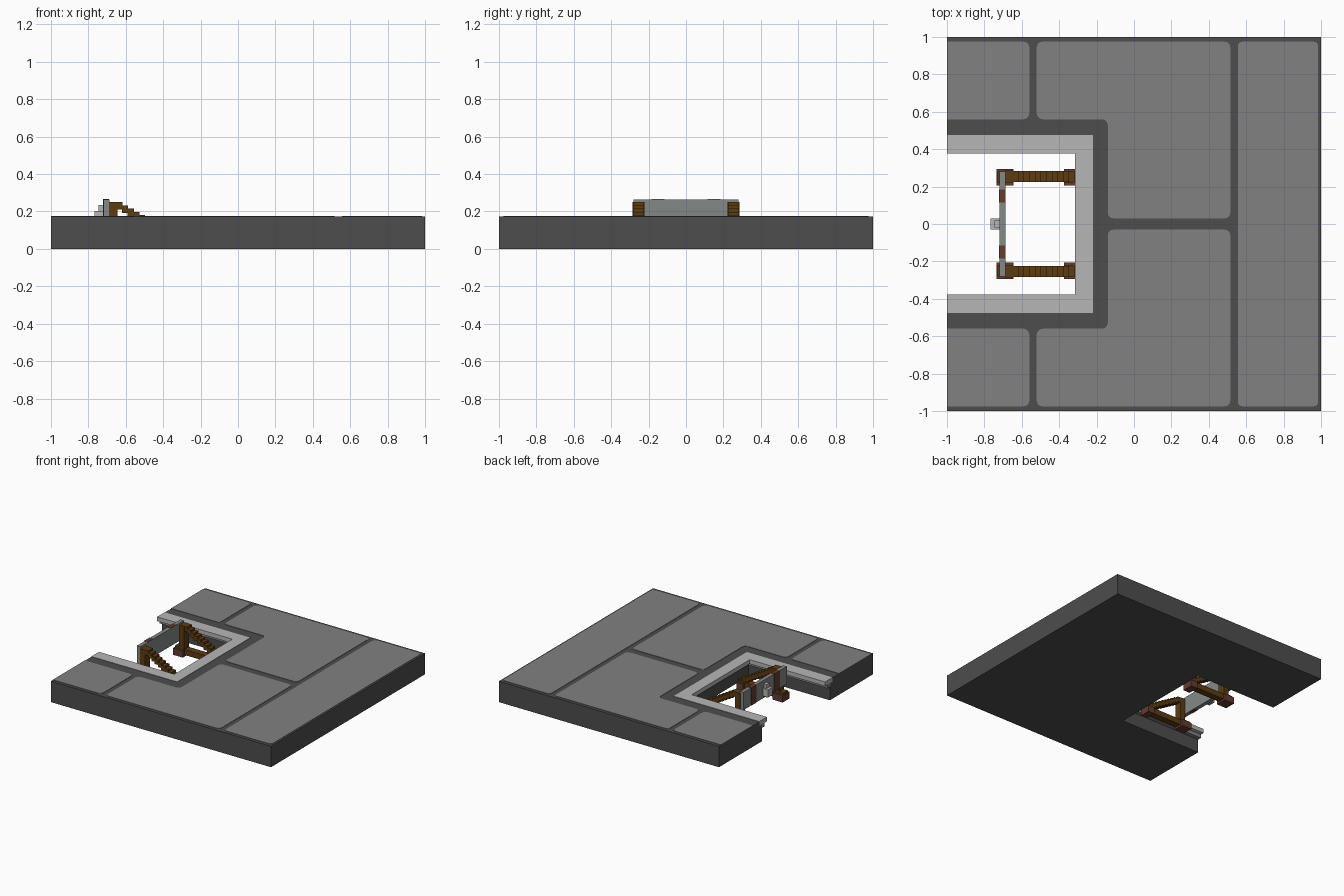
import bpy
import bmesh

cube = bpy.data.objects.get("Cube")
if cube:
    bpy.data.objects.remove(cube, do_unlink=True)


def material(name, rgb):
    m = bpy.data.materials.new(name)
    m.use_nodes = True
    m.diffuse_color = (*rgb, 1)
    m.node_tree.nodes["Principled BSDF"].inputs["Base Color"].default_value = (*rgb, 1)
    return m


MORTAR = material("dark mortar", (0.075, 0.075, 0.075))
STONE = material("grey paving", (0.22, 0.22, 0.22))
EDGE = material("pale edging", (0.47, 0.47, 0.47))
STEEL = material("steel", (0.23, 0.25, 0.24))
WOOD = material("brown timber", (0.11, 0.045, 0.006))
RUST = material("rusty red", (0.13, 0.045, 0.03))


def finish(bm, name, mat):
    bmesh.ops.recalc_face_normals(bm, faces=bm.faces)
    mesh = bpy.data.meshes.new(name)
    bm.to_mesh(mesh)
    bm.free()
    mesh.materials.append(mat)
    obj = bpy.data.objects.new(name, mesh)
    bpy.context.collection.objects.link(obj)
    return obj


def prism(name, outline, z0, z1, mat, radius=0):
    """Extrude a plan outline, rounding its corners away from the open side."""
    bm = bmesh.new()
    face = bm.faces.new([bm.verts.new((x, y, z0)) for x, y in outline])
    up = bmesh.ops.extrude_face_region(bm, geom=[face])["geom"]
    for v in up:
        if isinstance(v, bmesh.types.BMVert):
            v.co.z = z1
    if radius:
        corners = [e for e in bm.edges
                   if abs(e.verts[0].co.z - e.verts[1].co.z) > 1e-5
                   and e.verts[0].co.x > -0.99]
        bmesh.ops.bevel(bm, geom=corners, offset=radius, segments=3,
                        profile=0.5, affect='EDGES')
    return finish(bm, name, mat)


def box(name, x, y, z, mat):
    (x0, x1), (y0, y1) = x, y
    return prism(name, [(x0, y0), (x1, y0), (x1, y1), (x0, y1)], z[0], z[1], mat)


def u_shape(outer_x, outer_y, inner_x, inner_y):
    return [(-1, -outer_y), (outer_x, -outer_y), (outer_x, outer_y), (-1, outer_y),
            (-1, inner_y), (inner_x, inner_y), (inner_x, -inner_y), (-1, -inner_y)]


# Platform slab with a notch, and the overhanging edging round the notch
TOP = 0.175
prism("platform_slab", u_shape(1, 1, -0.26, 0.44), 0, TOP - 0.003, MORTAR)
prism("notch_edging", u_shape(-0.22, 0.475, -0.315, 0.377), 0.14, TOP, EDGE)
prism("edging_support", u_shape(-0.25, 0.45, -0.285, 0.407), 0.11, 0.14, STONE)

# Paving stones
box_outline = [(0.555, -0.975), (0.985, -0.975), (0.985, 0.975), (0.555, 0.975)]
prism("long_paving", box_outline, TOP - 0.003, TOP, STONE, 0.025)

for side, s in (("left", 1), ("right", -1)):
    corner = [(-1, 0.56), (-0.56, 0.56), (-0.56, 0.975), (-1, 0.975)]
    bend = [(-0.14, 0.03), (0.515, 0.03), (0.515, 0.975),
            (-0.52, 0.975), (-0.52, 0.56), (-0.14, 0.56)]
    for name, pts in (("corner_paving", corner), ("bent_paving", bend)):
        prism(f"{name}_{side}", [(x, s * y) for x, y in pts],
              TOP - 0.003, TOP, STONE, 0.03)

    # Timber frame: sill, post, feet and stepped diagonal brace
    def frame_box(name, x, y, z, mat):
        box(f"{name}_{side}", x, sorted((s * y[0], s * y[1])), z, mat)

    frame_box("sill", (-0.73, -0.32), (0.225, 0.28), (0.015, 0.06), WOOD)
    frame_box("post", (-0.69, -0.645), (0.222, 0.285), (0.03, 0.25), WOOD)
    for end, x0, x1 in (("buffer", -0.735, -0.645), ("rear", -0.375, -0.315)):
        frame_box(f"{end}_foot", (x0, x1), (0.205, 0.295), (0.0, 0.055), RUST)
        frame_box(f"{end}_foot_cap", (x0 + 0.005, x1 - 0.005), (0.222, 0.28),
                  (0.05, 0.07), WOOD)
    steps = 11
    run, drop = 0.03, 0.0175
    for i in range(steps):
        x = -0.65 + i * run
        z = 0.25 - i * drop
        frame_box(f"brace_step_{i}", (x, x + run + 0.003), (0.225, 0.283),
                  (max(z - 0.04, 0.01), z), WOOD)

    # Warning stripe wrapped over the buffer beam
    frame_box("beam_stripe", (-0.723, -0.69), (0.115, 0.185), (0.12, 0.267), RUST)

# Buffer beam and coupling
box("buffer_beam", (-0.72, -0.688), (-0.28, 0.28), (0.12, 0.265), STEEL)
box("coupling_block", (-0.745, -0.72), (-0.018, 0.018), (0.13, 0.235), EDGE)
box("coupling_hook", (-0.767, -0.72), (-0.03, 0.03), (0.14, 0.203), EDGE)
